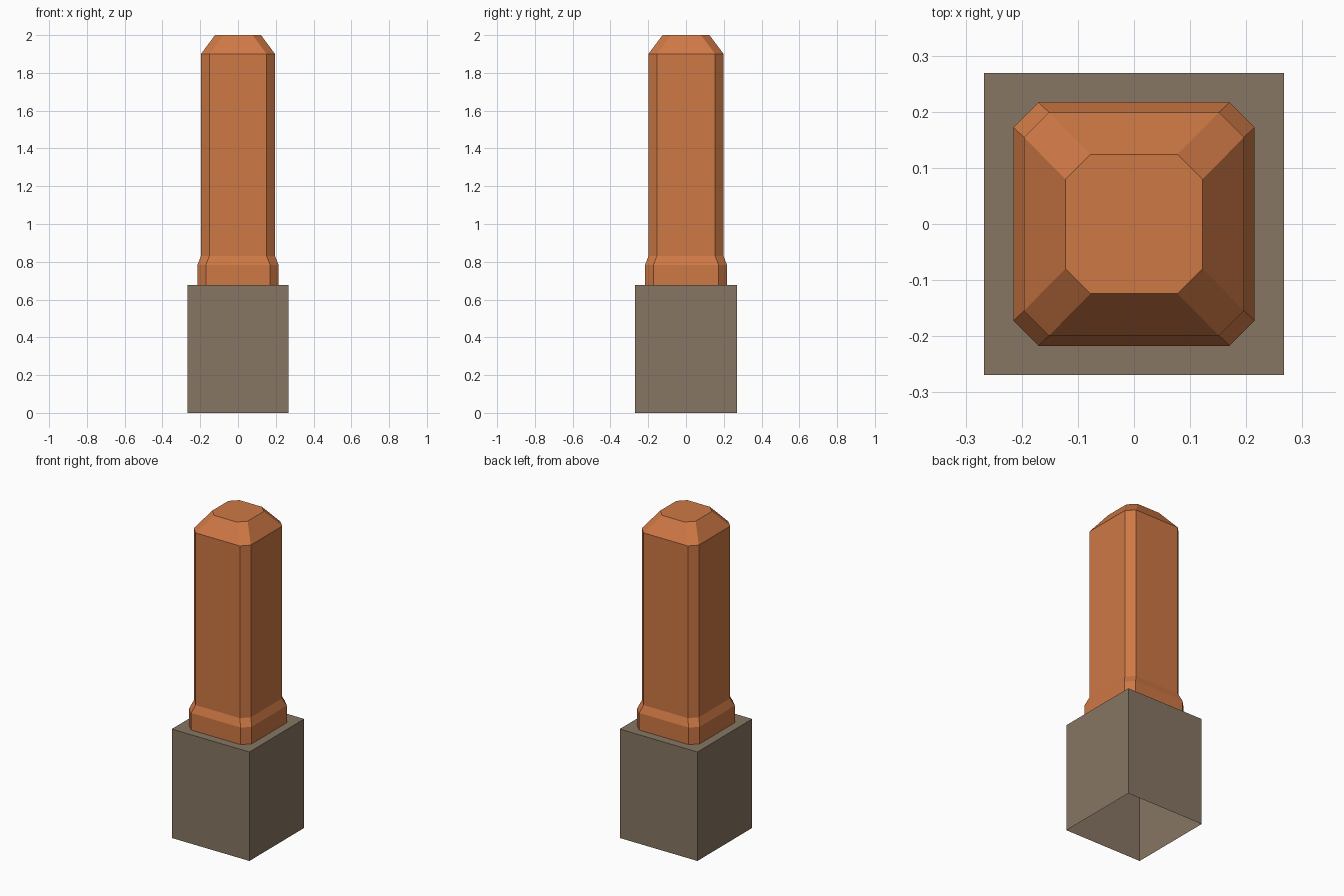
import bpy
import bmesh

if "Cube" in bpy.data.objects:
    bpy.data.objects.remove(bpy.data.objects["Cube"])


def material(name, color):
    mat = bpy.data.materials.new(name)
    mat.diffuse_color = (*color, 1)
    mat.use_nodes = True
    mat.node_tree.nodes["Principled BSDF"].inputs["Base Color"].default_value = mat.diffuse_color
    return mat


def loft(name, sections, chamfer, mat):
    """Stack of rectangular (or corner-cut) rings, open below, capped on top.
    Each section is (half width, half depth, height)."""
    bm = bmesh.new()
    rings = []
    for w, d, z in sections:
        ring = []
        for sx, sy in ((1, 1), (-1, 1), (-1, -1), (1, -1)):
            if chamfer:
                pair = [(sx * w, sy * (d - chamfer)), (sx * (w - chamfer), sy * d)]
                ring += pair if sx * sy > 0 else pair[::-1]
            else:
                ring.append((sx * w, sy * d))
        rings.append([bm.verts.new((x, y, z)) for x, y in ring])
    n = len(rings[0])
    for low, high in zip(rings, rings[1:]):
        for i in range(n):
            j = (i + 1) % n
            bm.faces.new((low[i], low[j], high[j], high[i]))
    bm.faces.new(rings[-1])
    mesh = bpy.data.meshes.new(name)
    bm.to_mesh(mesh)
    bm.free()
    mesh.materials.append(mat)
    obj = bpy.data.objects.new(name, mesh)
    bpy.context.collection.objects.link(obj)
    return obj


stone = material("stone", (0.24, 0.18, 0.125))
orange = material("orange_paint", (0.62, 0.19, 0.06))

# Square footing block, hollow underneath
loft("footing_block", [(0.267, 0.269, 0), (0.267, 0.269, 0.677)], 0, stone)

# Bollard post: wide collar, straight shaft, sloped cap
loft("bollard_post", [
    (0.215, 0.217, 0.677),
    (0.215, 0.217, 0.783),
    (0.196, 0.199, 0.83),
    (0.196, 0.199, 1.9),
    (0.122, 0.124, 2.0),
], 0.0445, orange)
